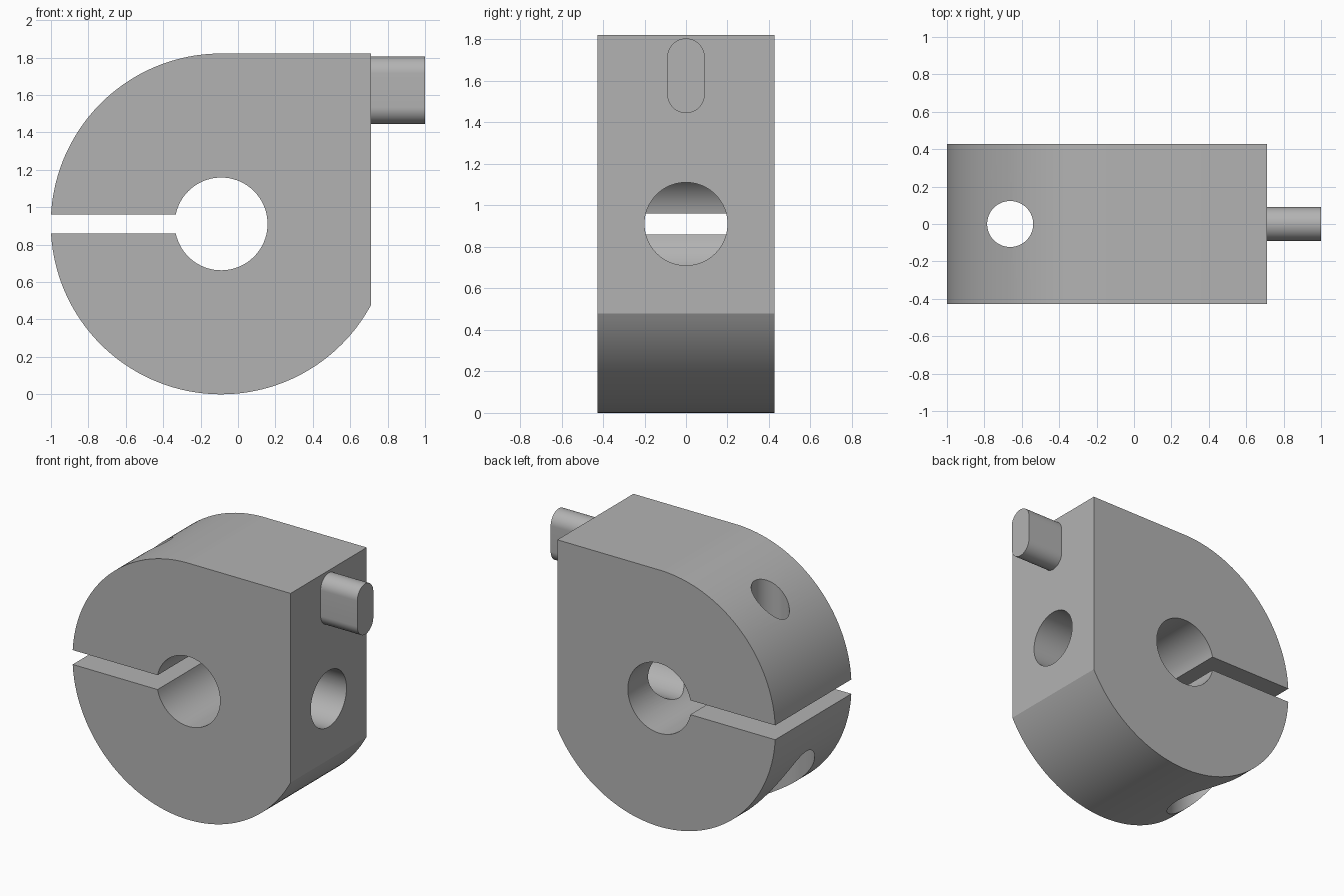
import bpy, bmesh, math
from mathutils import Matrix

default = bpy.data.objects.get("Cube")
if default:
    bpy.data.objects.remove(default, do_unlink=True)

# Main dimensions
CX, CZ = -0.09, 0.911        # centre of the bore and the outer arc
R_OUT, R_BORE = 0.911, 0.248
FLAT_X = 0.712               # flat side face
HALF_Y = 0.427               # half thickness
HALF_SLOT = 0.051
SCREW_X = -0.662

grey = bpy.data.materials.new("grey metal")
grey.use_nodes = True
colour = (0.45, 0.45, 0.45, 1.0)
grey.diffuse_color = colour
grey.node_tree.nodes["Principled BSDF"].inputs["Base Color"].default_value = colour


def arc(cx, cy, r, a0, a1, n):
    """Points on an arc from angle a0 to a1 (radians), ends included."""
    return [(cx + r * math.cos(a0 + (a1 - a0) * i / n),
             cy + r * math.sin(a0 + (a1 - a0) * i / n)) for i in range(n + 1)]


def prism(name, points, vector):
    """Extrude a closed outline of 3D points along a vector."""
    bm = bmesh.new()
    face = bm.faces.new([bm.verts.new(p) for p in points])
    new = bmesh.ops.extrude_face_region(bm, geom=[face])["geom"]
    verts = [v for v in new if isinstance(v, bmesh.types.BMVert)]
    bmesh.ops.translate(bm, verts=verts, vec=vector)
    bmesh.ops.recalc_face_normals(bm, faces=bm.faces)
    return to_object(name, bm)


def cylinder(name, r, depth, matrix):
    bm = bmesh.new()
    bmesh.ops.create_cone(bm, cap_ends=True, segments=80, radius1=r, radius2=r,
                          depth=depth, matrix=matrix)
    return to_object(name, bm)


def to_object(name, bm):
    mesh = bpy.data.meshes.new(name)
    bm.to_mesh(mesh)
    bm.free()
    mesh.materials.append(grey)
    obj = bpy.data.objects.new(name, mesh)
    bpy.context.collection.objects.link(obj)
    return obj


def activate(obj):
    bpy.ops.object.select_all(action='DESELECT')
    obj.select_set(True)
    bpy.context.view_layer.objects.active = obj


def cut(target, cutter):
    cutter.hide_render = True
    mod = target.modifiers.new(cutter.name, 'BOOLEAN')
    mod.operation, mod.solver, mod.object = 'DIFFERENCE', 'EXACT', cutter
    activate(target)
    bpy.ops.object.modifier_apply(modifier=mod.name)
    bpy.data.objects.remove(cutter, do_unlink=True)


# Clamp body: round outline with a square corner, split by a slot into the bore
slot_out = math.asin(HALF_SLOT / R_OUT)
slot_in = math.asin(HALF_SLOT / R_BORE)
flat_end = -math.acos((FLAT_X - CX) / R_OUT)
outline = [(FLAT_X, CZ + R_OUT)]
outline += arc(CX, CZ, R_OUT, math.pi / 2, math.pi - slot_out, 48)
outline += arc(CX, CZ, R_BORE, math.pi - slot_in, -math.pi + slot_in, 72)
outline += arc(CX, CZ, R_OUT, -math.pi + slot_out, flat_end, 80)
body = prism("clamp_body", [(x, -HALF_Y, z) for x, z in outline], (0, 2 * HALF_Y, 0))

# Vertical screw hole, its counterbore from below, and the side hole into the bore
cut(body, cylinder("screw_hole", 0.123, 3.0, Matrix.Translation((SCREW_X, 0, 1.0))))
cut(body, cylinder("counterbore", 0.285, 0.83, Matrix.Translation((SCREW_X, 0, 0.215))))
cut(body, cylinder("side_hole", 0.2, 1.0, Matrix.Translation((CX + 0.5, 0, CZ))
                   @ Matrix.Rotation(math.pi / 2, 4, 'Y')))

# Round-ended key standing out of the flat side
z_low, z_high, r_key = 1.445, 1.805, 0.09
stadium = arc(0, z_high - r_key, r_key, 0, math.pi, 32)
stadium += arc(0, z_low + r_key, r_key, math.pi, 2 * math.pi, 32)
key = prism("side_key", [(FLAT_X - 0.01, y, z) for y, z in stadium],
            (1.0 - FLAT_X + 0.01, 0, 0))

# Smooth curved walls, sharp rims
for obj in (body, key):
    activate(obj)
    bpy.ops.object.shade_smooth_by_angle(angle=math.radians(25))
